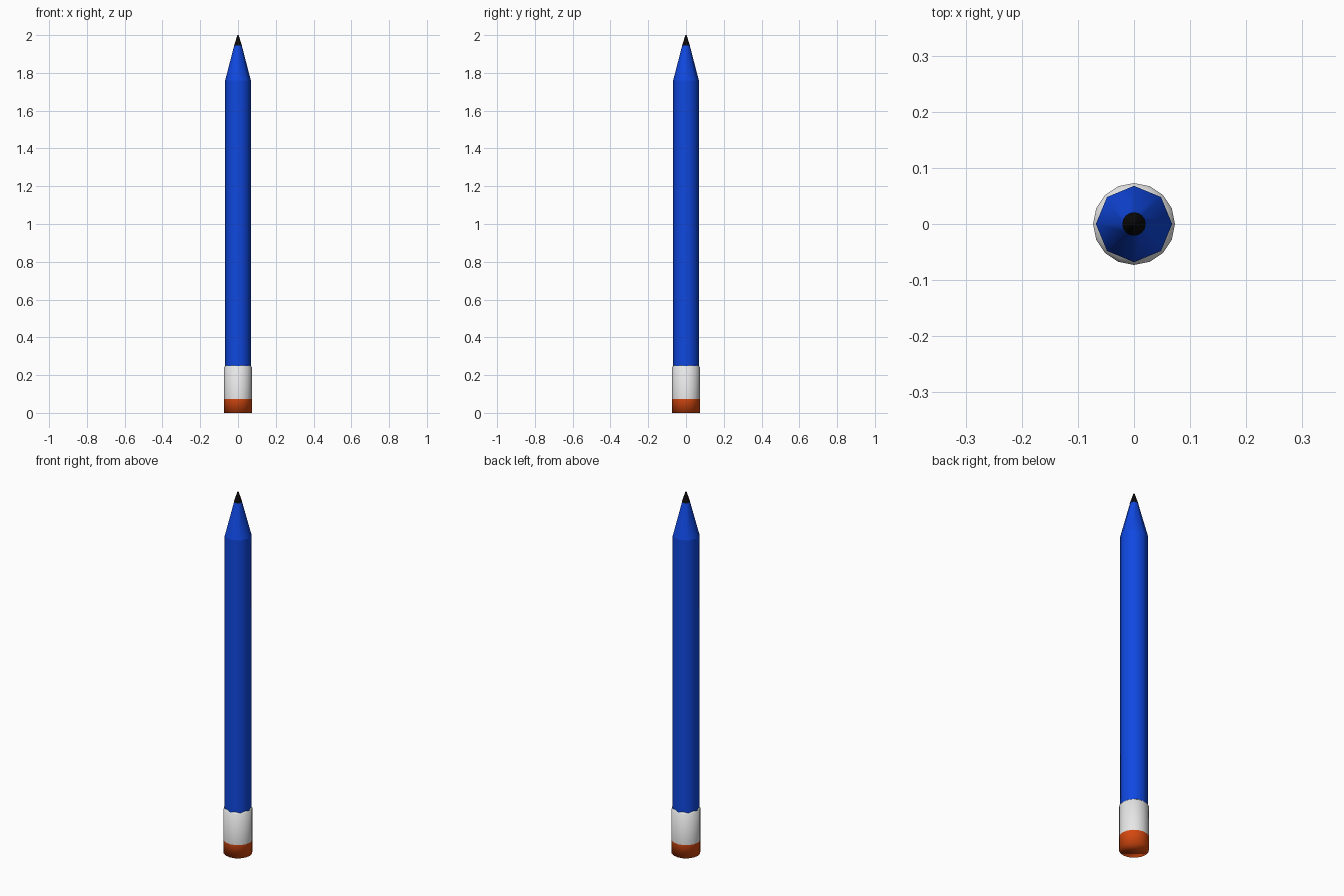
import bpy, bmesh
from math import cos, sin, tau, radians

cube = bpy.data.objects.get("Cube")
if cube:
    bpy.data.objects.remove(cube, do_unlink=True)


def material(name, rgb):
    mat = bpy.data.materials.new(name)
    mat.use_nodes = True
    mat.diffuse_color = (*rgb, 1)
    bsdf = mat.node_tree.nodes["Principled BSDF"]
    bsdf.inputs["Base Color"].default_value = (*rgb, 1)
    return mat


def turned(name, profile, sides, mat, cap_bottom=False, cap_top=False, smooth_angle=60):
    """Revolve (radius, height) pairs, listed from the bottom up, around z."""
    bm = bmesh.new()
    rings = [[bm.verts.new((r * cos(tau * i / sides), r * sin(tau * i / sides), z))
              for i in range(sides)] for r, z in profile]
    for low, high in zip(rings, rings[1:]):
        for i in range(sides):
            j = (i + 1) % sides
            bm.faces.new((low[i], low[j], high[j], high[i]))
    if cap_bottom:
        bm.faces.new(rings[0][::-1])
    if cap_top:
        bm.faces.new(rings[-1])
    mesh = bpy.data.meshes.new(name)
    bm.to_mesh(mesh)
    bm.free()
    mesh.materials.append(mat)
    obj = bpy.data.objects.new(name, mesh)
    bpy.context.collection.objects.link(obj)
    bpy.ops.object.select_all(action="DESELECT")
    obj.select_set(True)
    bpy.context.view_layer.objects.active = obj
    bpy.ops.object.shade_smooth_by_angle(angle=radians(smooth_angle))
    return obj


blue = material("blue paint", (0.005, 0.065, 0.75))
black = material("black graphite", (0.003, 0.003, 0.003))
white = material("white metal", (0.8, 0.8, 0.8))
orange = material("orange rubber", (0.66, 0.065, 0.005))

# Octagonal shaft and its sharpened end
turned("shaft", [(0.068, 0.2), (0.068, 1.76)], 8, blue)
turned("sharpened_cone", [(0.068, 1.76), (0.02, 1.945)], 8, blue, cap_top=True)

# Writing point
turned("lead_tip", [(0.021, 1.945), (0.003, 2.0)], 16, black,
       cap_bottom=True, cap_top=True)

# Band with a soft shoulder closing onto the shaft
turned("ferrule", [(0.073, 0.073), (0.073, 0.243), (0.063, 0.252)], 16, white)

# Rubber end, shaded smoothly around its bottom rim
turned("eraser", [(0.073, 0.0), (0.073, 0.073)], 16, orange,
       cap_bottom=True, smooth_angle=120)
